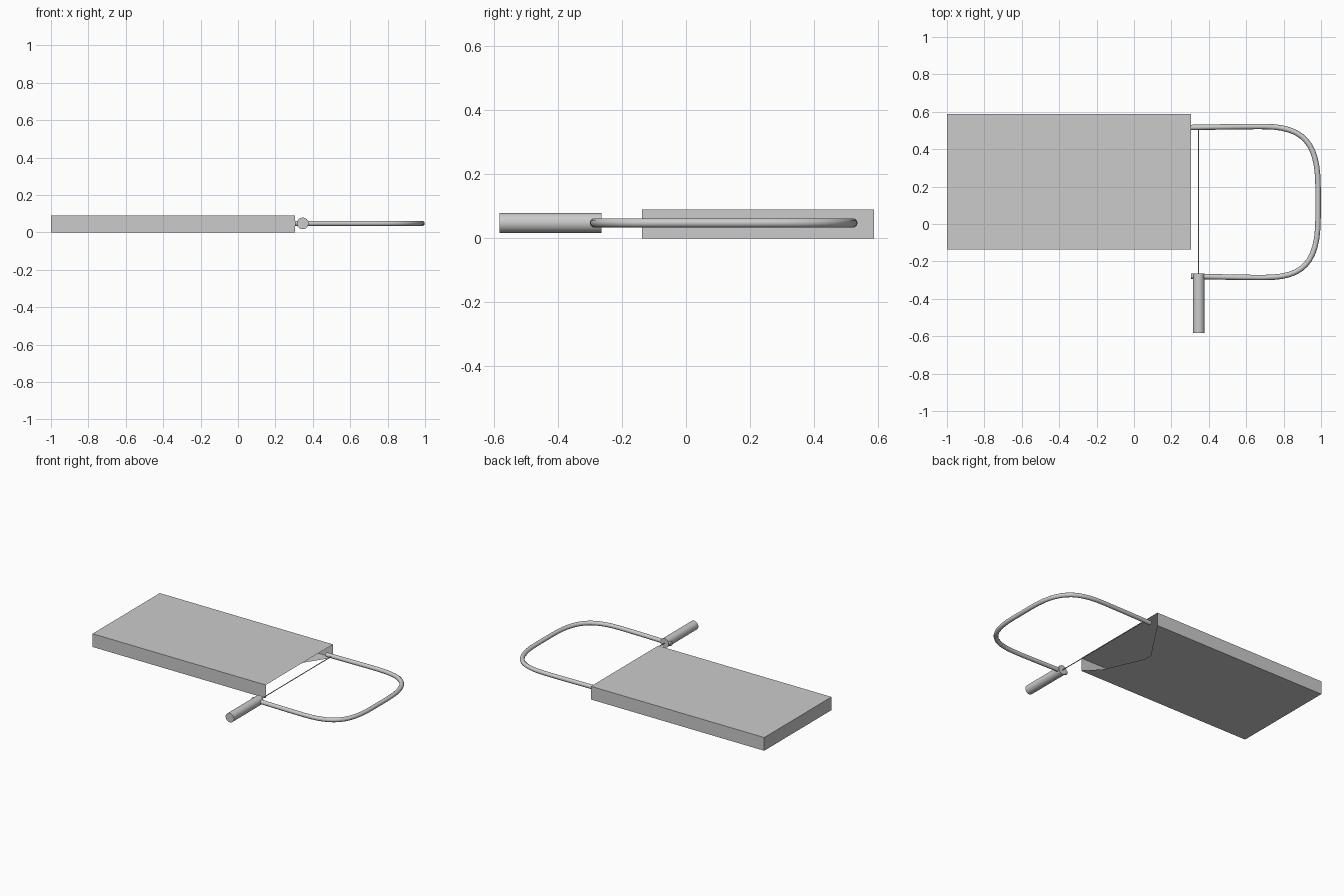
import bpy, bmesh
from math import pi

if "Cube" in bpy.data.objects:
    bpy.data.objects.remove(bpy.data.objects["Cube"])

Z = 0.048  # height of the saw's middle plane

# Board: hollow shell, open at the sawn end, underside cut along a curve
X0, X1, Y0, Y1, H = -1.0, 0.305, -0.137, 0.587, 0.09
cut = [(0.21, -0.03), (0.14, 0.13), (0.10, 0.22), (0.10, 0.28), (0.19, 0.41)]
bm = bmesh.new()
low = [bm.verts.new((x, y, 0)) for x, y in ((X1, Y0), (X0, Y0), (X0, Y1), (X1, Y1))]
top = [bm.verts.new((v.co.x, v.co.y, H)) for v in low]
for i in range(3):
    bm.faces.new((low[i + 1], low[i], top[i], top[i + 1]))
bm.faces.new(top[::-1])
edge = [bm.verts.new((x, y, 0)) for x, y in cut]
bm.faces.new(low + edge[::-1])
mesh = bpy.data.meshes.new("board")
bmesh.ops.triangulate(bm, faces=[f for f in bm.faces if len(f.verts) > 4])
bm.to_mesh(mesh)
bm.free()
bpy.context.collection.objects.link(bpy.data.objects.new("board", mesh))


def rod(name, radius, x, ya, yb, sides):
    """Cylinder along y."""
    bpy.ops.mesh.primitive_cylinder_add(vertices=sides, radius=radius, depth=yb - ya,
                                        location=(x, (ya + yb) / 2, Z), rotation=(pi / 2, 0, 0))
    ob = bpy.context.object
    ob.name = name
    bpy.ops.object.shade_smooth_by_angle()
    return ob


# Handle and blade
rod("handle", 0.031, 0.346, -0.583, -0.264, 32)
rod("blade", 0.003, 0.346, -0.27, 0.515, 6)

# Frame: bent tube swept along a bezier path (point, left handle, right handle)
path = [((0.305, 0.516), (0.2, 0.516), (0.42, 0.518)),
        ((0.70, 0.521), (0.60, 0.522), (0.90, 0.519)),
        ((0.984, 0.20), (0.984, 0.44), (0.984, 0.16)),
        ((0.984, 0.03), (0.984, 0.07), (0.984, -0.21)),
        ((0.70, -0.286), (0.90, -0.286), (0.60, -0.287)),
        ((0.305, -0.279), (0.42, -0.282), (0.2, -0.279))]
curve = bpy.data.curves.new("saw_frame", 'CURVE')
curve.dimensions = '3D'
curve.bevel_depth = 0.0145
curve.bevel_resolution = 3
curve.resolution_u = 12
curve.use_fill_caps = True
spline = curve.splines.new('BEZIER')
spline.bezier_points.add(len(path) - 1)
for p, (co, left, right) in zip(spline.bezier_points, path):
    p.handle_left_type = p.handle_right_type = 'FREE'
    p.co, p.handle_left, p.handle_right = (*co, Z), (*left, Z), (*right, Z)
bpy.context.collection.objects.link(bpy.data.objects.new("saw_frame", curve))
